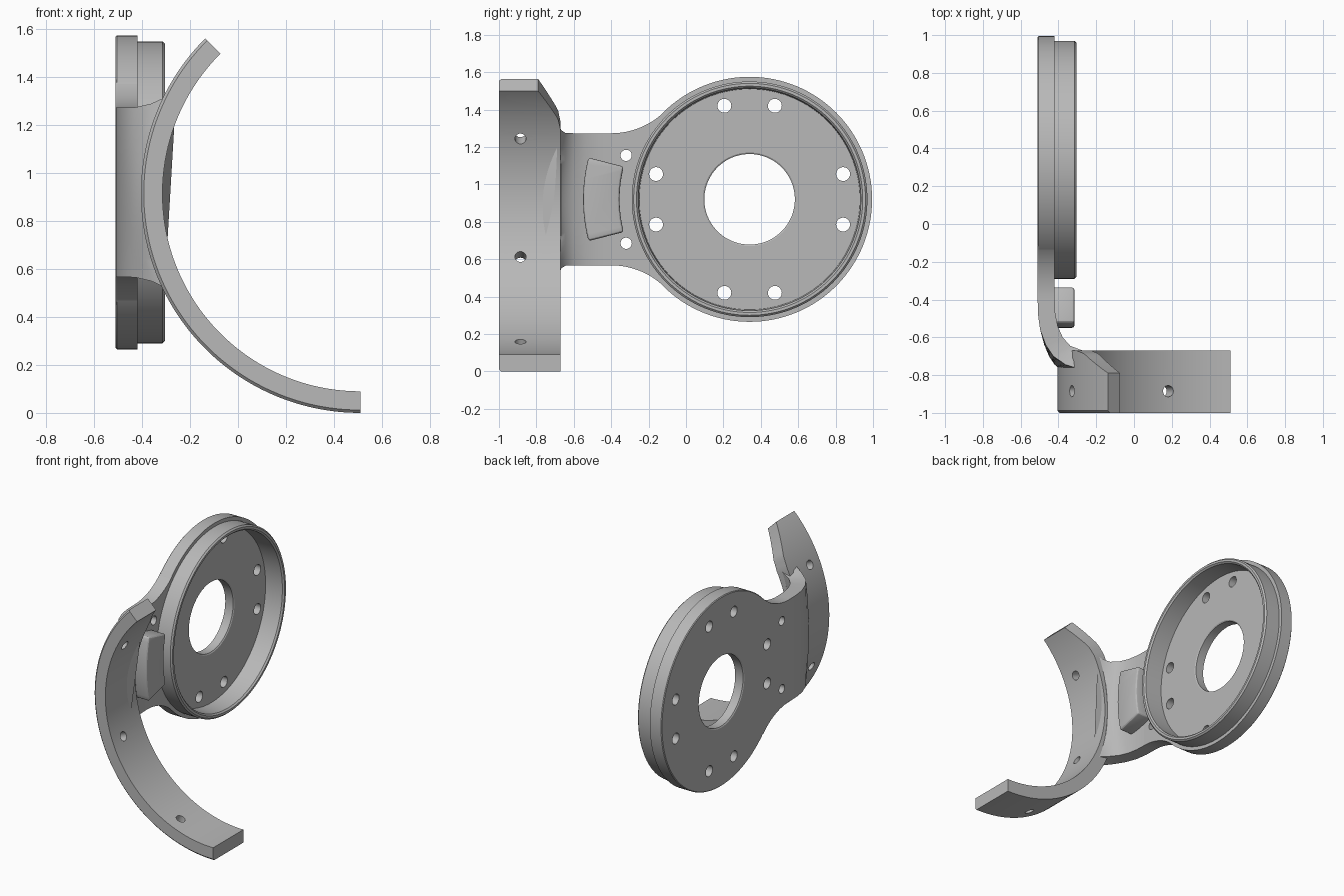
import bpy, bmesh, math
from math import sin, cos, pi, radians, sqrt
from mathutils import Vector, Matrix

cube = bpy.data.objects.get("Cube")
if cube:
    bpy.data.objects.remove(cube)

grey = bpy.data.materials.new("machined grey")
grey.use_nodes = True
colour = (0.48, 0.48, 0.48, 1)
grey.diffuse_color = colour
grey.node_tree.nodes["Principled BSDF"].inputs["Base Color"].default_value = colour

DISC_Y, MID_Z = 0.34, 0.92          # disc axis
BAND_X, BAND_Z = 0.51, 0.915        # band axis
BAND_OUT, BAND_IN = 0.915, 0.825
BACK, FRONT = -0.51, -0.42          # plate thickness along x


def loft(name, loops, closed=False):
    """Bridge equal point loops into a solid."""
    bm = bmesh.new()
    rows = [[bm.verts.new(p) for p in loop] for loop in loops]
    n = len(rows[0])
    pairs = list(zip(rows, rows[1:]))
    if closed:
        pairs.append((rows[-1], rows[0]))
    else:
        bm.faces.new(rows[0])
        bm.faces.new(rows[-1])
    for a, b in pairs:
        for i in range(n):
            j = (i + 1) % n
            bm.faces.new((a[i], a[j], b[j], b[i]))
    bmesh.ops.recalc_face_normals(bm, faces=bm.faces)
    mesh = bpy.data.meshes.new(name)
    bm.to_mesh(mesh)
    bm.free()
    mesh.materials.append(grey)
    obj = bpy.data.objects.new(name, mesh)
    bpy.context.collection.objects.link(obj)
    return obj


def bake(obj):
    """Replace the mesh by its modified version."""
    deps = bpy.context.evaluated_depsgraph_get()
    mesh = bpy.data.meshes.new_from_object(obj.evaluated_get(deps))
    obj.modifiers.clear()
    obj.data = mesh


def drill(obj, holes, radius):
    """Cut round holes given as (centre, direction)."""
    bm = bmesh.new()
    for centre, direction in holes:
        turn = Vector(direction).to_track_quat('Z', 'Y').to_matrix().to_4x4()
        bmesh.ops.create_cone(bm, cap_ends=True, segments=32, radius1=radius, radius2=radius,
                              depth=0.4, matrix=Matrix.Translation(centre) @ turn)
    mesh = bpy.data.meshes.new("drill")
    bm.to_mesh(mesh)
    bm.free()
    cutter = bpy.data.objects.new("drill", mesh)
    cutter.hide_render = True
    bpy.context.collection.objects.link(cutter)
    mod = obj.modifiers.new("holes", 'BOOLEAN')
    mod.operation, mod.solver, mod.object = 'DIFFERENCE', 'EXACT', cutter
    bake(obj)
    bpy.data.objects.remove(cutter)


def smooth(obj):
    bpy.ops.object.select_all(action='DESELECT')
    obj.select_set(True)
    bpy.context.view_layer.objects.active = obj
    bpy.ops.object.shade_smooth_by_angle(angle=radians(28))


def arc(cy, cz, r, a0, a1, n):
    return [(cy + r * cos(a0 + (a1 - a0) * i / n), cz + r * sin(a0 + (a1 - a0) * i / n))
            for i in range(n + 1)]


# Round flange with a raised rim and a centre bore, turned about x
section = [(BACK, 0.25), (BACK, 0.65), (-0.505, 0.655), (FRONT, 0.655), (FRONT, 0.63),
           (-0.315, 0.63), (-0.305, 0.62), (-0.305, 0.605), (-0.315, 0.595),
           (-0.44, 0.59), (-0.44, 0.25), (-0.445, 0.242), (-0.505, 0.242)]
SEG = 128
flange = loft("flange", [[(x, DISC_Y + r * cos(2 * pi * i / SEG), MID_Z + r * sin(2 * pi * i / SEG))
                          for x, r in section] for i in range(SEG)], closed=True)
offsets = [(a * s, b * t) for a, b in ((0.135, 0.5), (0.5, 0.135)) for s in (-1, 1) for t in (-1, 1)]
drill(flange, [((BACK, DISC_Y + dy, MID_Z + dz), (1, 0, 0)) for dy, dz in offsets], 0.037)

# Flat web with concave fillets running into the flange
HALF, FILLET, START = 0.353, 0.408, -0.4
cz = HALF + FILLET
tangent = math.atan2(-cz, DISC_Y - START)
upper = arc(START, cz, FILLET, -pi / 2, tangent, 16)
sweep = pi + tangent
inner = arc(DISC_Y, 0, 0.61, sweep, 2 * pi - sweep, 32) if sweep < pi else []
inner = arc(DISC_Y, 0, 0.61, pi + tangent, pi - tangent, 32)
outline = upper + inner + [(y, -z) for y, z in reversed(upper)]
web = loft("web", [[(x, y, MID_Z + z) for y, z in outline] for x in (BACK, FRONT)])
drill(web, [((BACK, -0.32, MID_Z + s * 0.235), (1, 0, 0)) for s in (-1, 1)], 0.03)

# Curved neck from the web to the band: outer y, x, inner y, x, half height, wrap
stations = [(-0.40, -0.51, -0.40, -0.42, 0.353, 0), (-0.48, -0.508, -0.47, -0.417, 0.353, 0),
            (-0.56, -0.497, -0.54, -0.404, 0.353, 0), (-0.64, -0.475, -0.60, -0.385, 0.353, 0.1),
            (-0.70, -0.45, -0.645, -0.36, 0.355, 0.3), (-0.745, -0.42, -0.668, -0.335, 0.37, 0.7),
            (-0.765, -0.395, -0.675, -0.34, 0.40, 1), (-0.765, -0.36, -0.68, -0.335, 0.42, 1)]
STEPS = 24
loops = []
for yo, xo, yi, xi, h, wrap in stations:
    def side(x, y):
        heights = [h * (2 * i / STEPS - 1) for i in range(STEPS + 1)]
        return [(x + wrap * (0.87 - sqrt(0.87 ** 2 - z * z)), y, MID_Z + z) for z in heights]
    loops.append(side(xo, yo) + side(xi, yi)[::-1])
neck = loft("neck", loops)

# Curved band, with its back corner tapered at the upper end
loops = []
for i in range(91):
    deg = 135 + 1.5 * i
    a = radians(deg)
    if deg < 148:
        back = -0.79 + 0.105 * (deg - 135) / 13
    else:
        back = min(-0.67, -0.685 + 0.015 * (deg - 148) / 5)
    ring = [(BAND_IN, -1), (BAND_OUT - 0.012, -1), (BAND_OUT, -0.988),
            (BAND_OUT, back), (BAND_IN, back)]
    loops.append([(BAND_X + r * cos(a), y, BAND_Z + r * sin(a)) for r, y in ring])
band = loft("band", loops)
holes = []
for deg in (156.5, 201.5, 246.5):
    d = Vector((cos(radians(deg)), 0, sin(radians(deg))))
    holes.append((Vector((BAND_X, -0.885, BAND_Z)) + d * 0.87, d))
drill(band, holes, 0.03)

# Raised pad whose long sides follow the flange
far, near = math.asin(0.223 / 0.89), math.asin(0.175 / 0.695)
outline = (arc(DISC_Y, MID_Z, 0.89, pi - far, pi + far, 12)
           + arc(DISC_Y, MID_Z, 0.695, pi + near, pi - near, 12))
pad = loft("pad", [[(x, y, z) for y, z in outline] for x in (-0.45, -0.315)])
bevel = pad.modifiers.new("round", 'BEVEL')
bevel.width, bevel.segments = 0.015, 3
bevel.limit_method, bevel.angle_limit = 'ANGLE', radians(40)
bake(pad)

for part in (flange, web, neck, band, pad):
    smooth(part)
